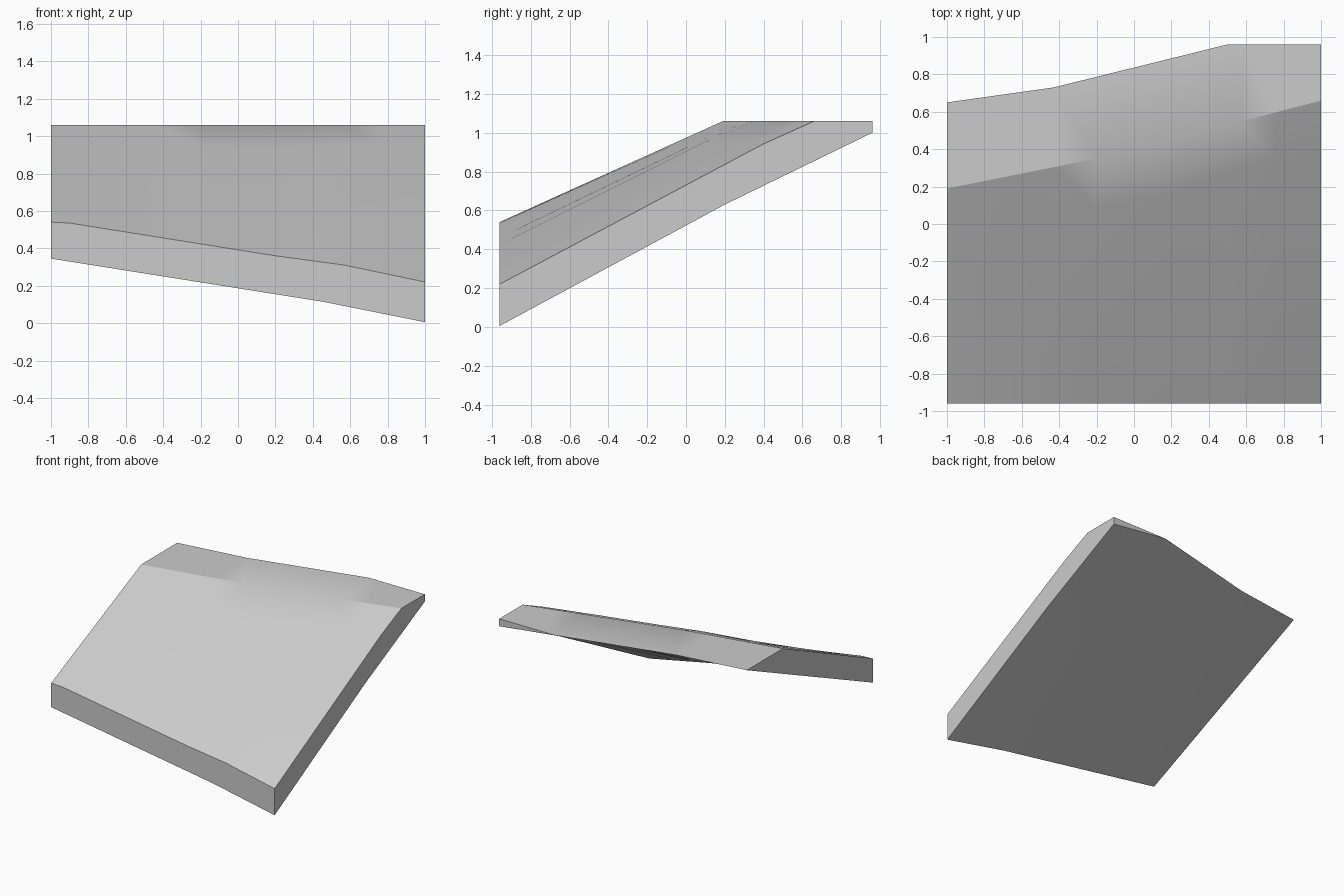
import bpy, bmesh, math

cube = bpy.data.objects.get("Cube")
if cube:
    bpy.data.objects.remove(cube)

TOP, FRONT = 1.06, -0.96


def along(points, x):
    """Height or depth at x on a line given as (x, value) points."""
    for (x0, v0), (x1, v1) in zip(points, points[1:]):
        if x <= x1:
            return v0 + (v1 - v0) * (x - x0) / (x1 - x0)
    return points[-1][1]


# Guide lines running across the slab
front_low = [(-1, 0.345), (0.45, 0.115), (1, 0.005)]
front_high = [(-1, 0.54), (-0.9, 0.535), (0.2, 0.36), (0.57, 0.31), (1, 0.22)]
under_mid = [(-1, 0.86), (-0.43, 0.81), (0.5, 0.70), (1, 0.63)]
back_y = [(-1, 0.65), (-0.43, 0.73), (0.5, 0.96), (1, 0.96)]
back_low = [(-1, TOP), (0.5, TOP), (1, 1.0)]
crest_y = [(-1, 0.19), (-0.2, 0.35), (0.5, 0.53), (1, 0.66)]
bend_y = [(-1, -0.1), (-0.6, 0.0), (0.2, 0.16), (0.57, 0.3), (1, 0.4)]
bulge = [(-1, 0), (-0.6, 0.0), (-0.2, 0.015), (0.5, 0.015), (1, 0.018)]


def section(x):
    """Closed side profile of the slab at x."""
    crest, bend = along(crest_y, x), along(bend_y, x)
    low, high, back = along(front_low, x), along(front_high, x), along(back_y, x)
    bend_z = high + (TOP - high) * (bend - FRONT) / (crest - FRONT) + along(bulge, x)
    return [(FRONT, low), (0.2, along(under_mid, x)), (back, along(back_low, x)),
            (back, TOP), (crest, TOP), (bend, bend_z), (FRONT, high)]


# Sloping slab, lofted from side to side
bm = bmesh.new()
stations = [-1, -0.9, -0.6, -0.43, -0.2, 0.2, 0.45, 0.5, 0.57, 0.75, 1]
loops = [[bm.verts.new((x, y, z)) for y, z in section(x)] for x in stations]
for a, b in zip(loops, loops[1:]):
    for i in range(len(a)):
        j = (i + 1) % len(a)
        bm.faces.new((a[i], a[j], b[j], b[i]))
bm.faces.new(loops[0])
bm.faces.new(loops[-1])

# The crest is crisp at both ends and soft in the middle
crisp = []
for a, b in zip(loops, loops[1:]):
    middle = (a[4].co.x + b[4].co.x) / 2
    if middle < -0.25 or middle > 0.6:
        crisp.append(bm.edges.get((a[4], b[4])))

bmesh.ops.remove_doubles(bm, verts=bm.verts, dist=0.0005)
bmesh.ops.recalc_face_normals(bm, faces=bm.faces)
for face in bm.faces:
    face.smooth = True
for edge in bm.edges:
    if edge in crisp or edge.calc_face_angle(0) > math.radians(35):
        edge.smooth = False
for edge in [e for e in crisp if e.is_valid]:
    edge.smooth = False

mesh = bpy.data.meshes.new("sloping_slab")
bm.to_mesh(mesh)
bm.free()
slab = bpy.data.objects.new("sloping_slab", mesh)
bpy.context.collection.objects.link(slab)

# Plain grey
grey = bpy.data.materials.new("light_grey")
grey.use_nodes = True
colour = (0.6, 0.6, 0.6, 1)
grey.diffuse_color = colour
grey.node_tree.nodes["Principled BSDF"].inputs["Base Color"].default_value = colour
mesh.materials.append(grey)
